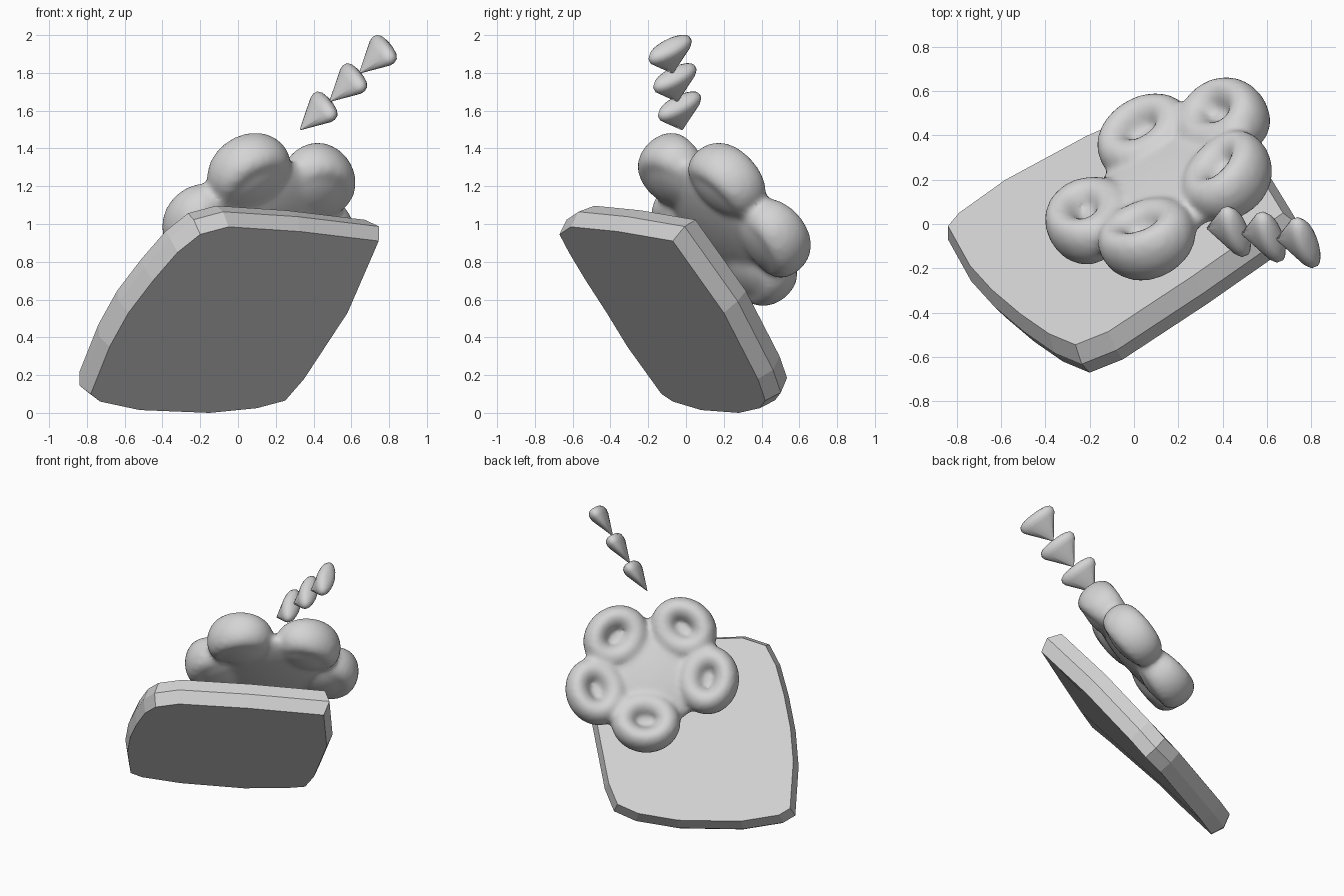
import bpy, bmesh, math
from mathutils import Vector, Matrix

if "Cube" in bpy.data.objects:
    bpy.data.objects.remove(bpy.data.objects["Cube"])

grey = bpy.data.materials.new("light_grey")
grey.diffuse_color = (0.66, 0.66, 0.66, 1)
grey.use_nodes = True
grey.node_tree.nodes["Principled BSDF"].inputs["Base Color"].default_value = grey.diffuse_color


def finish(bm, name, angle=None):
    bmesh.ops.recalc_face_normals(bm, faces=bm.faces[:])
    me = bpy.data.meshes.new(name)
    bm.to_mesh(me)
    bm.free()
    ob = bpy.data.objects.new(name, me)
    bpy.context.collection.objects.link(ob)
    me.materials.append(grey)
    if angle:
        bpy.context.view_layer.objects.active = ob
        ob.select_set(True)
        bpy.ops.object.shade_smooth_by_angle(angle=math.radians(angle))
        ob.select_set(False)
    return ob


def loft(bm, rings):
    rows = [[bm.verts.new(p) for p in r] for r in rings]
    n = len(rows[0])
    for a, b in zip(rows, rows[1:]):
        for i in range(n):
            j = (i + 1) % n
            bm.faces.new((a[i], a[j], b[j], b[i]))
    bm.faces.new(rows[0])
    bm.faces.new(rows[-1])


# tilted slab: underside outline lofted through a slightly wider middle ring
under = [Vector(p) for p in (
    (-.20, -.67, .945), (-.05, -.61, .985), (.33, -.36, .960), (.745, -.07, .91),
    (.58, .20, .53), (.35, .38, .18), (.25, .42, .065), (.10, .39, .025),
    (-.15, .28, .0), (-.52, .08, .015), (-.73, -.07, .06), (-.78, -.13, .10),
    (-.68, -.31, .35), (-.58, -.42, .53), (-.45, -.53, .70), (-.32, -.62, .85))]
normal = Vector((-.36, .67, .65)).normalized()
centre = sum(under, Vector()) / len(under)
rings = [[centre + (p - centre) * s + normal * h for p in under]
         for s, h in ((1, 0), (1.04, .09), (.99, .18))]
bm = bmesh.new()
loft(bm, rings)
finish(bm, "slab")

# flower: five broad dished petals fused round a thin middle
axis = Vector((-.43, .68, .595)).normalized()
petals = [Vector(p) for p in ((.06, -.06, 1.275), (.41, .225, 1.23),
          (.40, .465, .93), (.06, .38, .76), (-.195, .02, 1.0))]
hub = sum(petals, Vector()) / 5


def frame(pos):
    # local x points away from the hub, local z along the flower axis
    out = pos - hub
    out = (out - axis * out.dot(axis)).normalized() if out.length > .01 else axis.orthogonal().normalized()
    side = axis.cross(out)
    m = Matrix((out, side, axis)).transposed().to_4x4()
    m.translation = pos
    return m


def blob(bm, m, shift, size):
    m = m @ Matrix.Translation(shift) @ Matrix.Diagonal((*size, 1))
    bmesh.ops.create_uvsphere(bm, u_segments=24, v_segments=14, radius=1, matrix=m)


def rim(bm, m):
    # petal rim, lower on its inner side
    grid = []
    for i in range(32):
        a = math.tau * i / 32
        tall = .115 + .02 * math.cos(a)
        row = []
        for j in range(14):
            b = math.tau * j / 14
            r = .085 * math.cos(b)
            row.append(bm.verts.new(m @ Vector(((.122 + r) * math.cos(a), (.148 + r) * math.sin(a),
                                                tall * math.sin(b)))))
        grid.append(row)
    for i in range(32):
        for j in range(14):
            k, l = (i + 1) % 32, (j + 1) % 14
            bm.faces.new((grid[i][j], grid[k][j], grid[k][l], grid[i][l]))


bm = bmesh.new()
for p in petals:
    m = frame(p - axis * (p - hub).dot(axis))
    rim(bm, m)
    blob(bm, m, (0, 0, -.055), (.17, .20, .085))
blob(bm, frame(hub), (0, 0, -.035), (.38, .38, .10))
flower = finish(bm, "flower", 180)
fuse = flower.modifiers.new("fuse", 'REMESH')
fuse.mode = 'VOXEL'
fuse.voxel_size = .018
fuse.use_smooth_shade = True
soft = flower.modifiers.new("soften", 'SMOOTH')
soft.factor = .5
soft.iterations = 10

# three flattened cones in a rising row
point = Vector((.135, -.015, .13))
wide = Vector((-.045, .11, .06))
thin = point.cross(wide).normalized() * .06
for k in range(3):
    tip = Vector((.33, -.02, 1.5)) + Vector((.157, -.025, .15)) * k
    bm = bmesh.new()
    loft(bm, [[tip + point * h + (wide * math.cos(math.tau * i / 20)
               + thin * math.sin(math.tau * i / 20)) * r for i in range(20)]
              for h, r in ((0, .04), (.8, .94), (.93, 1), (1.06, .93), (1.14, .7), (1.18, .3))])
    finish(bm, "cone_%d" % (k + 1), 60)
